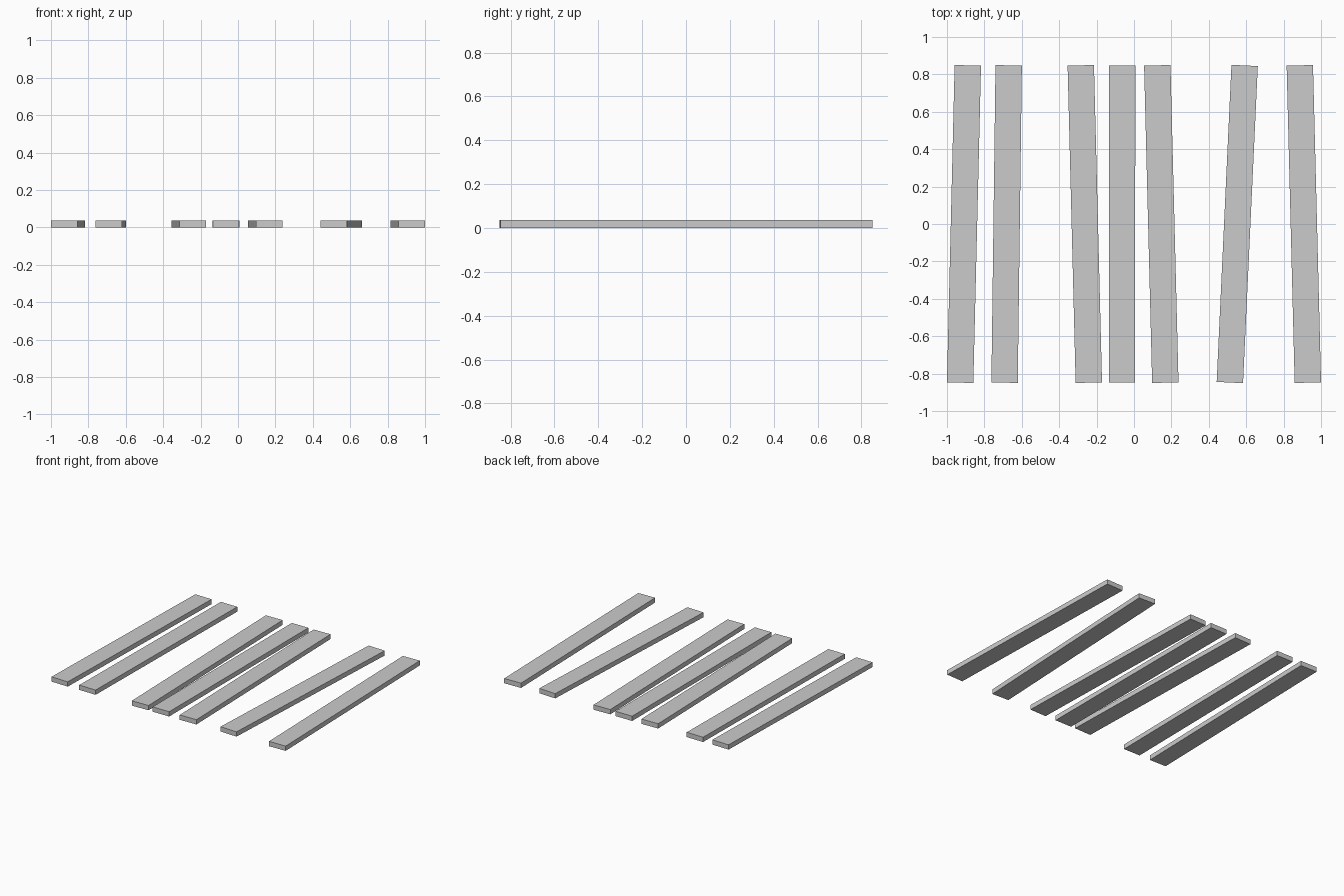
import bpy, math

if "Cube" in bpy.data.objects:
    bpy.data.objects.remove(bpy.data.objects["Cube"])

LENGTH, WIDTH, THICK = 1.697, 0.141, 0.037

# (centre x, sideways drift from front end to back end) of each loose plank
PLANKS = [(-0.909, 0.041), (-0.681, 0.022), (-0.263, -0.043), (-0.064, 0.001),
          (0.146, -0.043), (0.552, 0.079), (0.908, -0.043)]


def plank(index, x, drift):
    bpy.ops.mesh.primitive_cube_add(size=1, location=(x, 0, THICK / 2))
    ob = bpy.context.object
    ob.name = f"plank_{index}"
    ob.scale = (WIDTH, LENGTH, THICK)
    ob.rotation_euler.z = -math.asin(drift / LENGTH)


# Row of slightly crooked floor planks
for i, (x, drift) in enumerate(PLANKS, 1):
    plank(i, x, drift)
